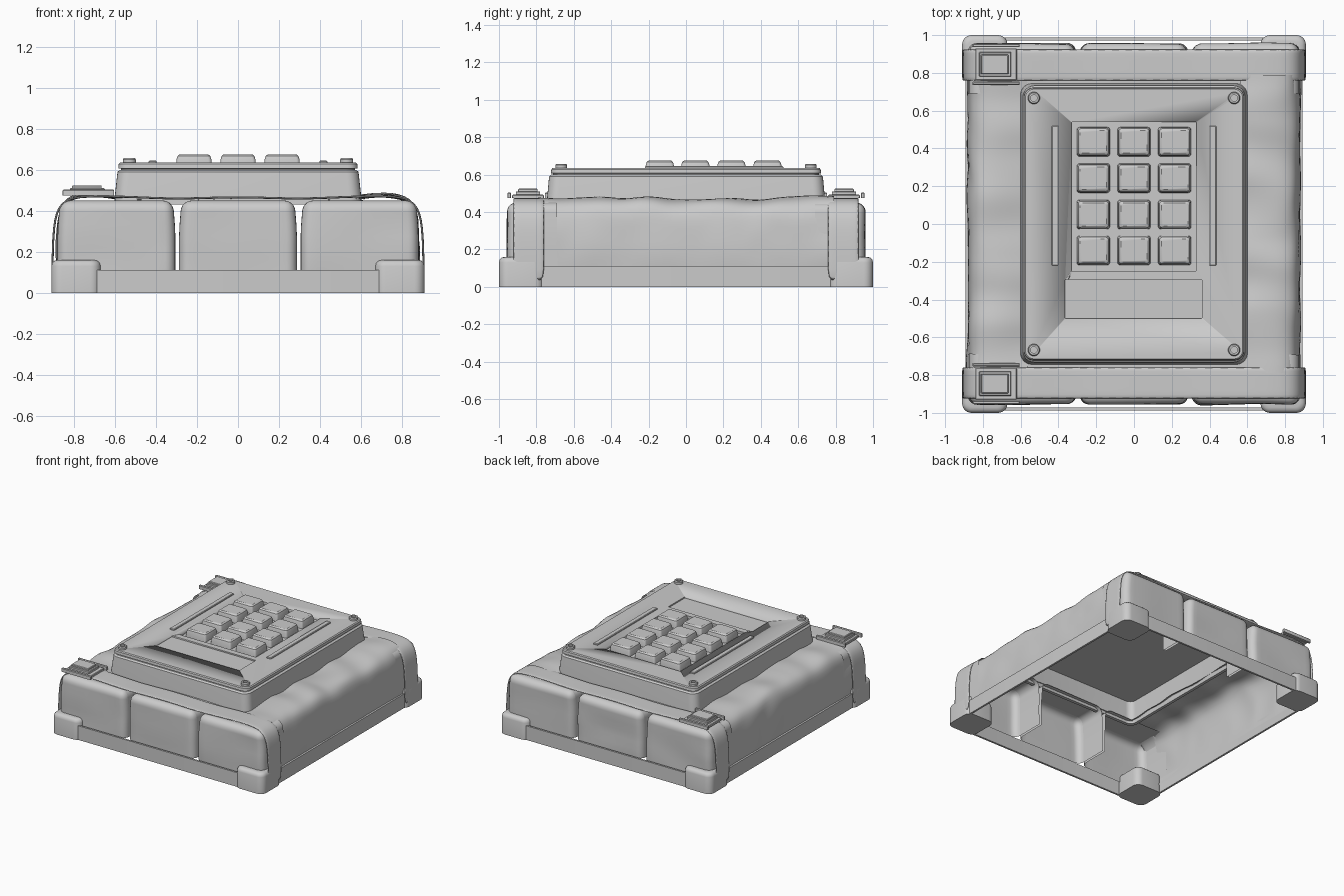
import bpy, bmesh, math
from mathutils import Vector, noise

if "Cube" in bpy.data.objects:
    bpy.data.objects.remove(bpy.data.objects["Cube"])


def finish(name, bm, angle=0.6):
    bmesh.ops.remove_doubles(bm, verts=bm.verts, dist=1e-5)
    bmesh.ops.recalc_face_normals(bm, faces=bm.faces)
    me = bpy.data.meshes.new(name)
    bm.to_mesh(me)
    bm.free()
    me.shade_smooth()
    me.set_sharp_from_angle(angle=angle)
    ob = bpy.data.objects.new(name, me)
    bpy.context.collection.objects.link(ob)
    return ob


def loft(name, loops, cx=0, cy=0, bottom=True, top=True, closed=False, seg=6):
    """Stack rounded rectangles given as (half x, half y, corner radius, z)."""
    bm = bmesh.new()
    rings = []
    for hx, hy, r, z in loops:
        ring = []
        for q, (sx, sy) in enumerate([(1, 1), (-1, 1), (-1, -1), (1, -1)]):
            for i in range(seg + 1):
                a = (q + i / seg) * math.pi / 2
                ring.append(bm.verts.new((cx + sx * (hx - r) + r * math.cos(a),
                                          cy + sy * (hy - r) + r * math.sin(a), z)))
        rings.append(ring)
    pairs = list(zip(rings, rings[1:])) + ([(rings[-1], rings[0])] if closed else [])
    for a, b in pairs:
        for i in range(len(a)):
            j = (i + 1) % len(a)
            bm.faces.new((a[i], a[j], b[j], b[i]))
    if bottom and not closed:
        bm.faces.new(rings[0])
    if top and not closed:
        bm.faces.new(rings[-1])
    return finish(name, bm)


def box(name, x0, x1, y0, y1, z0, z1, bev=0.004):
    hx, hy = (x1 - x0) / 2, (y1 - y0) / 2
    return loft(name, [(hx, hy, bev, z0), (hx, hy, bev, z1 - bev), (hx - bev, hy - bev, bev / 2, z1)],
                (x0 + x1) / 2, (y0 + y1) / 2, seg=2)


def pad(name, cx, side):
    """Soft pouch, open towards the inside and the bottom."""
    bm = bmesh.new()
    bmesh.ops.create_cube(bm, size=1)
    for v in bm.verts:
        v.co = Vector((v.co.x * 0.575, 0.80 + v.co.y * 0.31, 0.2475 + v.co.z * 0.405))
    bmesh.ops.subdivide_edges(bm, edges=bm.edges[:], cuts=6, use_grid_fill=True)
    sharp = [e for e in bm.edges if e.calc_face_angle(0) > 1]
    bmesh.ops.bevel(bm, geom=sharp, offset=0.05, segments=5, profile=0.5, affect='EDGES')
    gone = [f for f in bm.faces if f.calc_center_median().y < 0.69 or f.calc_center_median().z < 0.095]
    bmesh.ops.delete(bm, geom=gone, context='FACES')
    for v in bm.verts:
        n = noise.noise(Vector((v.co.x * 3 + cx * 7, side * 5, v.co.z * 6)))
        v.co.y += 0.008 * n
        v.co.x *= 1 - 0.04 * max(0, v.co.z - 0.3) / 0.15
        v.co = Vector((v.co.x + cx, v.co.y * side, v.co.z))
    return finish(name, bm, 0.9)


def sheet(name, profile, ys, wobble=0.0, thick=0.0, seed=0.0):
    """Sweep an xz profile along y, with optional cloth-like folds."""
    bm = bmesh.new()
    rows = []
    for y in ys:
        row = []
        for k, (x, z) in enumerate(profile):
            p = Vector((x, y, z))
            w = wobble * min(1, k / 2)
            d = noise.noise(Vector((x * 3 + seed, y * 3.2, z * 4)))
            e = noise.noise(Vector((x * 2, y * 5 + seed, z * 3 + 9)))
            row.append(bm.verts.new(p + Vector((math.copysign(d * w, x) * (1 if d * x < 0 else 0.7), 0, e * w))))
        rows.append(row)
    for a, b in zip(rows, rows[1:]):
        for i in range(len(a) - 1):
            bm.faces.new((a[i], a[i + 1], b[i + 1], b[i]))
    ob = finish(name, bm, 1.0)
    if thick:
        m = ob.modifiers.new("thickness", 'SOLIDIFY')
        m.thickness = thick
        m.offset = 0
    m = ob.modifiers.new("smooth", 'SUBSURF')
    m.levels = m.render_levels = 1
    return ob


# thin open base frame and four corner blocks
loft("base_frame", [(0.893, 0.987, 0.05, 0), (0.893, 0.987, 0.05, 0.11),
                    (0.878, 0.972, 0.04, 0.11), (0.878, 0.972, 0.04, 0)], closed=True)
for sx in (-1, 1):
    for sy in (-1, 1):
        loft("corner_block", [(0.12, 0.12, 0.05, 0), (0.12, 0.12, 0.05, 0.13),
                              (0.116, 0.116, 0.048, 0.146), (0.105, 0.105, 0.04, 0.156),
                              (0.09, 0.09, 0.03, 0.16)], sx * 0.79, sy * 0.88)

# three soft pouches along the front and the back
for sy in (-1, 1):
    for cx in (-0.593, 0, 0.593):
        pad("pouch", cx, sy)

# draped cloth on the left and right
cloth = [(0.874, 0.06), (0.876, 0.12), (0.878, 0.2), (0.876, 0.29), (0.87, 0.36), (0.858, 0.415),
         (0.83, 0.452), (0.78, 0.472), (0.71, 0.478), (0.64, 0.474), (0.56, 0.462)]
for sx in (-1, 1):
    sheet("side_cloth", [(sx * x, z) for x, z in cloth], [-0.79 + 1.58 * i / 36 for i in range(37)],
          0.028, seed=sx * 4.3 + 2)

# straps over the pouches, with buckles
half = [(0.905, 0.03), (0.905, 0.15), (0.902, 0.27), (0.893, 0.36), (0.875, 0.415), (0.84, 0.452),
        (0.78, 0.47), (0.62, 0.472), (0.45, 0.464), (0.29, 0.458), (0.14, 0.464)]
strap = half + [(0, 0.466)] + [(-x, z) for x, z in reversed(half)]
for sy in (-1, 1):
    sheet("strap", strap, [sy * (0.757 + 0.168 * i / 4) for i in range(5)], thick=0.01)
    # narrow cloth lip between the strap and the keypad housing
    sheet("cloth_lip", [(-0.62 + 1.24 * i / 24, 0.455) for i in range(25)],
          [sy * (0.71 + 0.06 * i / 2) for i in range(3)], 0.015, seed=sy)
    y = sy * 0.845
    box("buckle_base", -0.84, -0.62, y - 0.085, y + 0.085, 0.474, 0.492)
    for e in (-0.1, 0.1):
        box("buckle_bar", -0.855, -0.605, y + e - 0.009, y + e + 0.009, 0.474, 0.503)
    box("buckle_plate", -0.82, -0.65, y - 0.065, y + 0.065, 0.49, 0.51)
    box("buckle_button", -0.81, -0.665, y - 0.052, y + 0.052, 0.508, 0.524)

# keypad housing: hollow sleeve plus lid
loft("housing_sleeve", [(0.603, 0.745, 0.06, 0.43), (0.600, 0.742, 0.06, 0.48), (0.588, 0.732, 0.06, 0.59),
                        (0.575, 0.72, 0.05, 0.6), (0.56, 0.70, 0.05, 0.6), (0.58, 0.72, 0.05, 0.43)],
     closed=True)
lid = loft("housing_lid", [(0.57, 0.71, 0.05, 0.595), (0.57, 0.71, 0.05, 0.605), (0.583, 0.722, 0.05, 0.607),
                           (0.582, 0.72, 0.05, 0.628), (0.575, 0.714, 0.045, 0.635)])
cutters = [box("keypad_cutter", -0.33, 0.33, -0.25, 0.54, 0.615, 0.7),
           box("screen_cutter", -0.365, 0.36, -0.5, -0.295, 0.625, 0.7)]
for c in cutters:
    c.hide_render = True
    m = lid.modifiers.new("recess", 'BOOLEAN')
    m.operation = 'DIFFERENCE'
    m.solver = 'EXACT'
    m.object = c
bpy.context.view_layer.objects.active = lid
for m in list(lid.modifiers):
    bpy.ops.object.modifier_apply(modifier=m.name)
for c in cutters:
    bpy.data.objects.remove(c)

# keys
for x in (-0.215, 0, 0.215):
    for y in (0.435, 0.243, 0.05, -0.14):
        loft("key", [(0.088, 0.078, 0.015, 0.612), (0.085, 0.075, 0.015, 0.65), (0.08, 0.07, 0.015, 0.667),
                     (0.07, 0.06, 0.012, 0.675)], x, y, seg=3)

# raised side strips and corner screws
for sx in (-1, 1):
    box("side_strip", sx * 0.417 - 0.019, sx * 0.417 + 0.019, -0.22, 0.52, 0.63, 0.645)
    for sy in (-1, 1):
        loft("screw", [(r, r, r, z) for r, z in ((0.032, 0.63), (0.032, 0.65), (0.027, 0.657),
                                                 (0.017, 0.657), (0.017, 0.645))], sx * 0.53, sy * 0.667)
